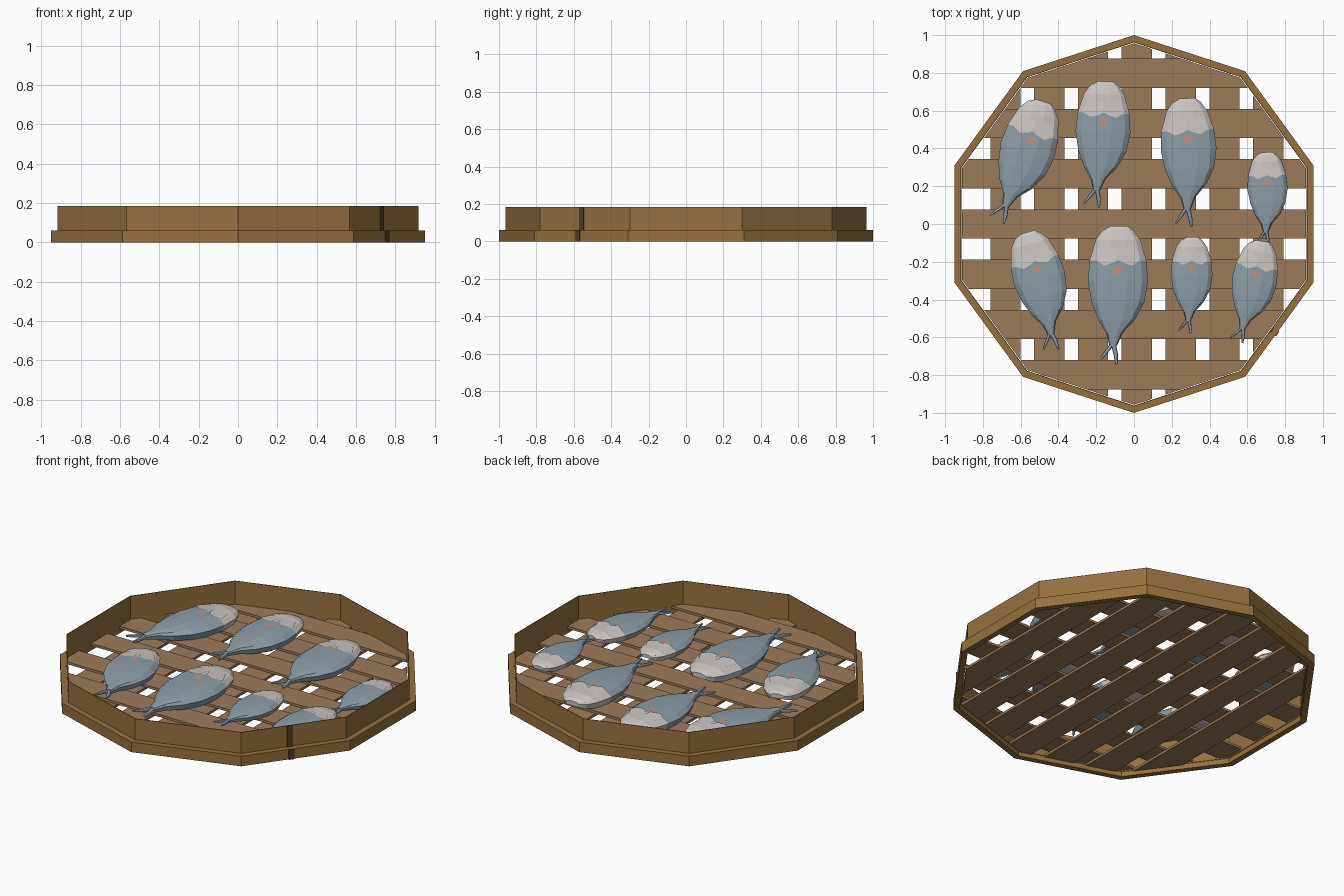
import bpy, bmesh
from math import sin, cos, pi, radians
from mathutils import Matrix, Vector

if "Cube" in bpy.data.objects:
    bpy.data.objects.remove(bpy.data.objects["Cube"])

def mat(name, c):
    m = bpy.data.materials.new(name)
    m.diffuse_color = (*c, 1)
    m.use_nodes = True
    m.node_tree.nodes["Principled BSDF"].inputs["Base Color"].default_value = m.diffuse_color
    return m

HOOP = mat("hoop_wood", (0.30, 0.165, 0.05))
SLAT = mat("slat_wood", (0.33, 0.20, 0.105))
DARK = mat("dark_wood", (0.09, 0.05, 0.02))
SKIN = mat("fish_skin", (0.27, 0.34, 0.39))
HEAD = mat("fish_head", (0.60, 0.56, 0.54))
SPOT = mat("fish_spot", (0.55, 0.28, 0.21))

def make(name, bm, *mats):
    bmesh.ops.recalc_face_normals(bm, faces=bm.faces)
    me = bpy.data.meshes.new(name)
    bm.to_mesh(me)
    bm.free()
    for m in mats:
        me.materials.append(m)
    ob = bpy.data.objects.new(name, me)
    bpy.context.collection.objects.link(ob)
    return ob

# Ten-sided hoops, square in section
def hoop(name, r_in, r_out, z0, z1):
    bm = bmesh.new()
    rings = [[bm.verts.new((r * cos(pi/2 + k*pi/5), r * sin(pi/2 + k*pi/5), z))
              for r, z in ((r_in, z0), (r_out, z0), (r_out, z1), (r_in, z1))] for k in range(10)]
    for k in range(10):
        a, b = rings[k], rings[(k + 1) % 10]
        for i in range(4):
            j = (i + 1) % 4
            bm.faces.new((a[i], a[j], b[j], b[i]))
    make(name, bm, HOOP)

hoop("lower_hoop", 0.965, 1.0, 0, 0.06)
hoop("upper_hoop", 0.961, 0.965, 0.03, 0.185)

def box(bm, cx, cy, cz, sx, sy, sz, rot=0):
    m = Matrix.Translation((cx, cy, cz)) @ Matrix.Rotation(rot, 4, 'Z') @ Matrix.Diagonal((sx, sy, sz, 1))
    bmesh.ops.create_cube(bm, size=1, matrix=m)

# Dark seam where the hoop ends meet
bm = bmesh.new()
for x, y, z, h in ((0.757, -0.58, 0.03, 0.06), (0.731, -0.558, 0.1225, 0.125)):
    box(bm, x, y, z, 0.03, 0.008, h, radians(54))
make("hoop_seam", bm, DARK)

# Slats trimmed to the decagon
def slat(name, *dims):
    bm = bmesh.new()
    box(bm, *dims)
    for k in range(10):
        n = Vector((cos(k*pi/5), sin(k*pi/5), 0))
        cut = bmesh.ops.bisect_plane(bm, geom=bm.verts[:] + bm.edges[:] + bm.faces[:], dist=1e-5,
                                     plane_co=n * 0.957 * cos(pi/10), plane_no=n, clear_outer=True)
        edges = [e for e in cut["geom_cut"] if isinstance(e, bmesh.types.BMEdge)]
        bmesh.ops.holes_fill(bm, edges=edges, sides=0)
    make(name, bm, SLAT)

for k in range(-3, 4):
    slat("lengthwise_slat", 0.015 + 0.232*k, 0, 0.027, 0.16, 2, 0.014)
    slat("crosswise_slat", 0, 0.266*k, 0.042, 2, 0.154, 0.014)

# Fish: lofted body (distance from nose, sideways shift, half width, half thickness)
BODY = ((0.0, 0.01, 0.06, 0.02), (0.03, 0, 0.11, 0.035), (0.10, 0, 0.16, 0.05),
        (0.25, 0, 0.205, 0.055), (0.40, 0, 0.217, 0.055), (0.55, 0, 0.19, 0.05),
        (0.68, -0.01, 0.13, 0.04), (0.77, -0.025, 0.06, 0.03), (0.87, -0.035, 0.025, 0.02))
TAILS = (((0.86, -0.03, 0.018, 0.015), (0.93, -0.015, 0.016, 0.012), (1.0, -0.01, 0.008, 0.008)),
         ((0.85, -0.04, 0.018, 0.015), (0.91, -0.085, 0.016, 0.012), (0.97, -0.13, 0.008, 0.008)))
SECTION = ((1, 0.15), (0.8, 0.7), (0.3, 1), (-0.3, 1), (-0.8, 0.7), (-1, 0.15), (-0.85, -1), (0.85, -1))

def loft(bm, stations, head_rows):
    rows = [[bm.verts.new((c + w*u, -d, t*v)) for u, v in SECTION] for d, c, w, t in stations]
    for i in range(len(rows) - 1):
        for j in range(8):
            k = (j + 1) % 8
            f = bm.faces.new((rows[i][j], rows[i][k], rows[i+1][k], rows[i+1][j]))
            f.material_index = 1 if i < head_rows else 0
    bm.faces.new(rows[0]).material_index = 1 if head_rows else 0
    bm.faces.new(rows[-1])

def fish(i, x, y, size, angle):
    bm = bmesh.new()
    loft(bm, BODY, 3)
    for t in TAILS:
        loft(bm, t, 0)
    # raised gill flaps across the back of the head
    for s in (-1, 1):
        vs = [bm.verts.new(p) for p in ((0, -0.17, 0.056), (s*0.02, -0.26, 0.062),
                                        (s*0.10, -0.285, 0.058), (s*0.165, -0.245, 0.047), (s*0.12, -0.15, 0.046))]
        bm.faces.new(vs).material_index = 1
    # pink spot
    before = set(bm.faces)
    bmesh.ops.create_circle(bm, cap_ends=True, segments=6, radius=0.035,
                            matrix=Matrix.Translation((0, -0.32, 0.058)))
    for f in set(bm.faces) - before:
        f.material_index = 2
    ob = make(f"fish_{i}", bm, SKIN, HEAD, SPOT)
    ob.location = (x, y, 0.049 + 0.055*size)
    ob.rotation_euler = (0, 0, radians(angle))
    ob.scale = (size,) * 3

for i, f in enumerate(((-0.485, 0.65, 0.68, -17), (-0.155, 0.755, 0.67, -2), (0.275, 0.665, 0.68, 3),
                       (0.70, 0.38, 0.49, 2), (-0.57, -0.045, 0.64, 16), (-0.085, -0.01, 0.735, 0),
                       (0.305, -0.07, 0.51, 0), (0.675, -0.09, 0.55, -10)), 1):
    fish(i, *f)
